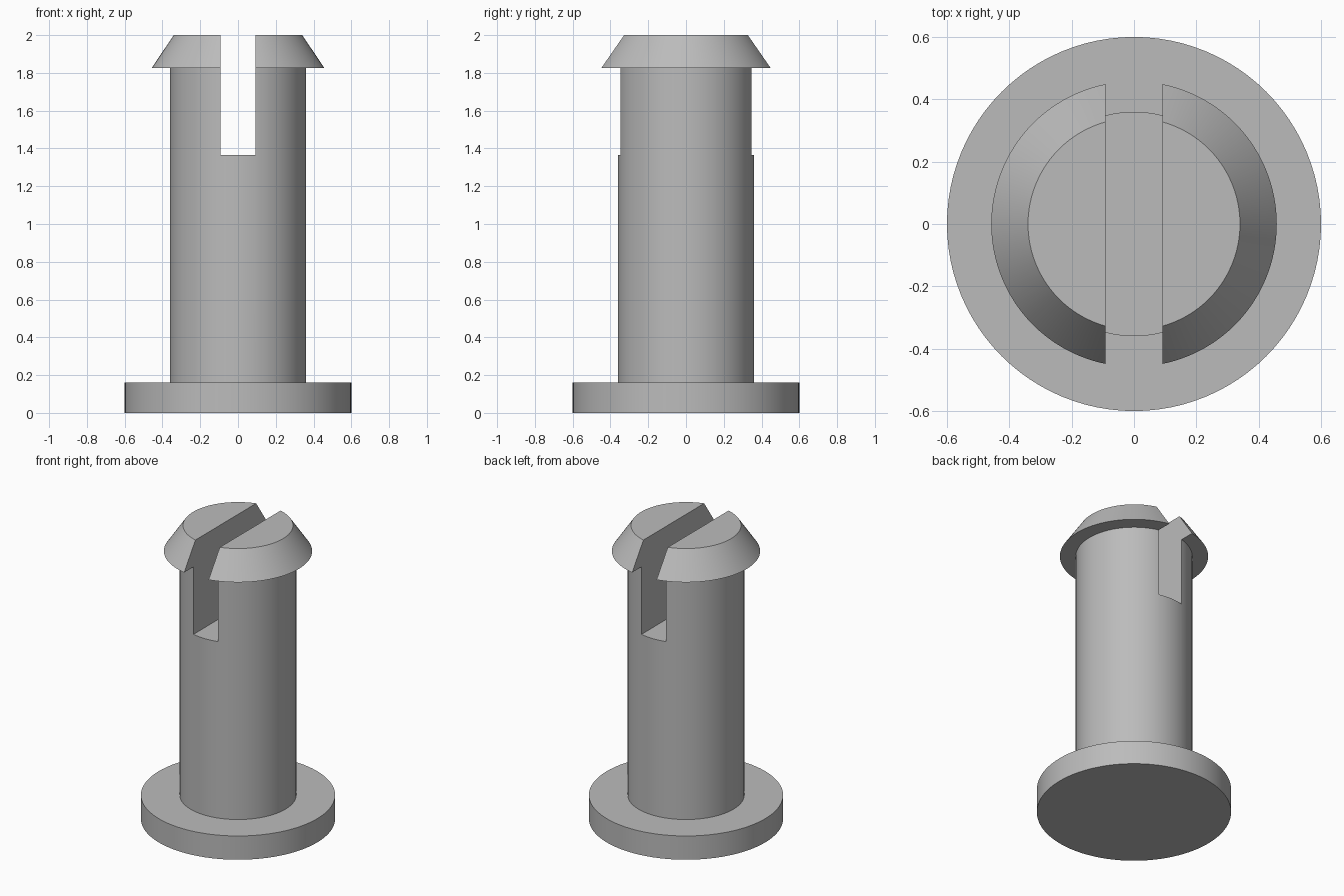
import bpy
import bmesh
import math
from mathutils import Matrix

SEGMENTS = 96
SLOT_WIDTH, SLOT_FLOOR = 0.184, 1.365

cube = bpy.data.objects.get("Cube")
if cube:
    bpy.data.objects.remove(cube, do_unlink=True)

grey = bpy.data.materials.new("plain_grey")
grey.use_nodes = True
colour = (0.5, 0.5, 0.5, 1.0)
grey.diffuse_color = colour
grey.node_tree.nodes["Principled BSDF"].inputs["Base Color"].default_value = colour


def make_object(name, bm):
    bmesh.ops.recalc_face_normals(bm, faces=bm.faces)
    mesh = bpy.data.meshes.new(name)
    bm.to_mesh(mesh)
    bm.free()
    mesh.materials.append(grey)
    obj = bpy.data.objects.new(name, mesh)
    bpy.context.collection.objects.link(obj)
    return obj


def lathe(name, profile):
    """Turn (radius, height) points into a closed solid with capped ends."""
    bm = bmesh.new()
    rings = []
    for radius, z in profile:
        ring = bmesh.ops.create_circle(bm, segments=SEGMENTS, radius=radius,
                                       matrix=Matrix.Translation((0, 0, z)))
        rings.append(ring["verts"])
    for low, high in zip(rings, rings[1:]):
        for i in range(SEGMENTS):
            j = (i + 1) % SEGMENTS
            bm.faces.new((low[i], low[j], high[j], high[i]))
    bm.faces.new(rings[0])
    bm.faces.new(rings[-1])
    return make_object(name, bm)


# Round base flange, straight shaft and tapered snap head in one solid
pin = lathe("split_head_pin", [
    (0.6, 0.0), (0.6, 0.162),
    (0.36, 0.162), (0.36, 1.825),
    (0.458, 1.825), (0.34, 2.0),
])

# Slot cutter running front to back through the head and upper shaft
bm = bmesh.new()
bmesh.ops.create_cube(bm, size=1.0, matrix=Matrix.Translation(
    (0, 0, SLOT_FLOOR + 0.5)) @ Matrix.Diagonal((SLOT_WIDTH, 2.0, 1.0, 1.0)))
cutter = make_object("slot_cutter", bm)
cutter.hide_render = True

slot = pin.modifiers.new("slot", "BOOLEAN")
slot.operation = "DIFFERENCE"
slot.solver = "EXACT"
slot.object = cutter

# Bake the cut, then smooth the round walls while keeping crisp rims
bpy.ops.object.select_all(action="DESELECT")
pin.select_set(True)
bpy.context.view_layer.objects.active = pin
bpy.ops.object.modifier_apply(modifier=slot.name)
bpy.data.objects.remove(cutter, do_unlink=True)
bpy.ops.object.shade_smooth_by_angle(angle=math.radians(30))
